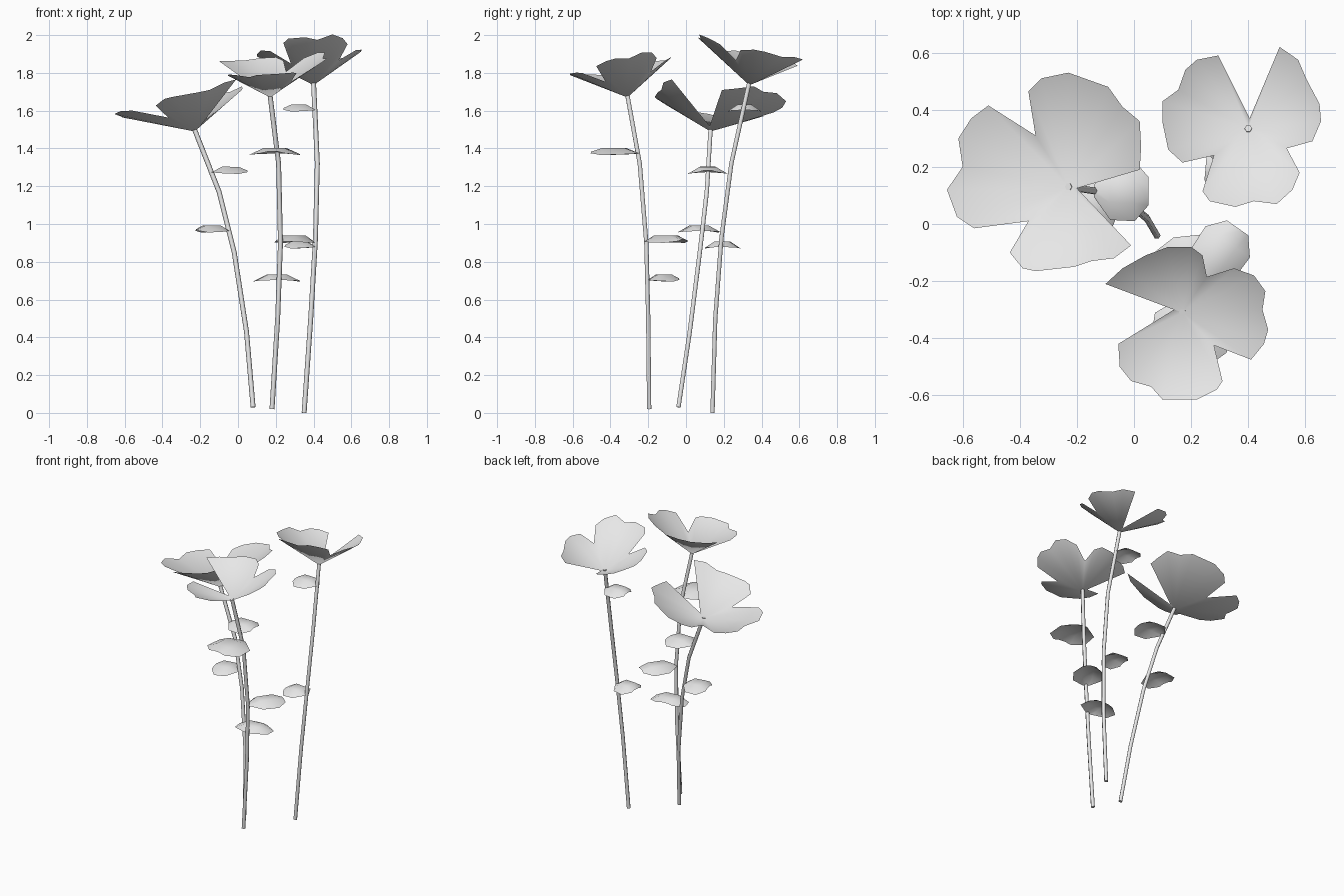
import bpy, bmesh, math
from mathutils import Vector

cube = bpy.data.objects.get("Cube")
if cube:
    bpy.data.objects.remove(cube, do_unlink=True)

# One pale grey for the whole bouquet
grey = bpy.data.materials.new("pale_grey")
grey.use_nodes = True
grey.diffuse_color = (0.8, 0.8, 0.8, 1)
grey.node_tree.nodes["Principled BSDF"].inputs["Base Color"].default_value = (0.8, 0.8, 0.8, 1)


def finish(bm, name):
    mesh = bpy.data.meshes.new(name)
    bm.to_mesh(mesh)
    bm.free()
    mesh.materials.append(grey)
    for poly in mesh.polygons:
        poly.use_smooth = True
    obj = bpy.data.objects.new(name, mesh)
    bpy.context.collection.objects.link(obj)
    return obj


def bridge(bm, rows, closed):
    """Fill quads between neighbouring rows of vertices."""
    for low, high in zip(rows, rows[1:]):
        count = len(low)
        for i in range(count if closed else count - 1):
            j = (i + 1) % count
            bm.faces.new((low[i], low[j], high[j], high[i]))


def stem(name, path, radius=0.013, sides=6):
    """Thin tube along a path, with closed ends."""
    bm = bmesh.new()
    path = [Vector(p) for p in path]
    rows = []
    for i, point in enumerate(path):
        along = (path[min(i + 1, len(path) - 1)] - path[max(i - 1, 0)]).normalized()
        side = along.cross(Vector((0, 1, 0))).normalized()
        other = along.cross(side)
        angles = [2 * math.pi * k / sides for k in range(sides)]
        rows.append([bm.verts.new(point + radius * (math.cos(a) * side + math.sin(a) * other))
                     for a in angles])
    bridge(bm, rows, True)
    bm.faces.new(rows[0])
    bm.faces.new(rows[-1])
    bmesh.ops.recalc_face_normals(bm, faces=bm.faces)
    obj = finish(bm, name)
    bpy.ops.object.select_all(action="DESELECT")
    obj.select_set(True)
    bpy.context.view_layer.objects.active = obj
    bpy.ops.object.shade_smooth_by_angle(angle=math.radians(65))


def blossom(name, centre, slope, lean, outline):
    """Open cone of three joined petals, tilted by lean."""
    bm = bmesh.new()
    centre = Vector(centre)
    hub = bm.verts.new(centre)
    rim = []
    for x, y in outline:
        rise = slope * math.hypot(x, y) + lean[0] * x + lean[1] * y
        rim.append(bm.verts.new(centre + Vector((x, y, rise))))
    for a, b in zip(rim, rim[1:] + rim[:1]):
        bm.faces.new((hub, a, b))
    finish(bm, name)


def leaf(name, base, heading, length, width, arch=0.045):
    """Short broad leaf, arched across and drooping at the tip."""
    bm = bmesh.new()
    a = math.radians(heading)
    forward = Vector((math.cos(a), math.sin(a), 0))
    across = Vector((-math.sin(a), math.cos(a), 0))
    rows = []
    for t, spread, lift in ((0, 0.1, 0), (0.3, 0.48, 0.035), (0.75, 0.5, 0.035), (1, 0.24, 0.01)):
        row = []
        for w in (1, 0.4, -0.4, -1):
            s = w * spread
            p = Vector(base) + forward * length * t + across * width * s
            p.z += lift - arch * (2 * s) ** 2
            row.append(bm.verts.new(p))
        rows.append(row)
    bridge(bm, rows, False)
    bmesh.ops.recalc_face_normals(bm, faces=bm.faces)
    if sum(f.normal.z for f in bm.faces) < 0:
        bmesh.ops.reverse_faces(bm, faces=bm.faces)
    finish(bm, name)


# Left flower, the widest
stem("left_stem", [(0.08, -0.04, 0.03), (0.045, 0.02, 0.43), (-0.02, 0.073, 0.85),
                   (-0.1, 0.11, 1.17), (-0.23, 0.13, 1.5)])
blossom("left_blossom", (-0.23, 0.13, 1.49), 0.557, (0.343, -0.157), [
    (.25, .06), (.255, .14), (.25, .23), (.19, .28), (.14, .35), (0, .4), (-.095, .38), (-.14, .335),
    (-.115, .18), (-.28, .285), (-.34, .24), (-.385, .17), (-.37, .07), (-.425, -.01),
    (-.39, -.105), (-.33, -.145), (-.14, -.12), (-.205, -.23), (-.16, -.285), (-.115, -.295),
    (.02, -.28), (.08, -.26), (.16, -.25), (.22, -.205), (.03, -.005)])
leaf("left_upper_leaf", (-0.14, 0.115, 1.275), 0, 0.19, 0.21)
leaf("left_lower_leaf", (-0.05, 0.085, 0.965), 190, 0.17, 0.22)

# Front flower
stem("front_stem", [(0.18, -0.195, 0.02), (0.21, -0.2, 0.5), (0.225, -0.21, 0.9),
                    (0.215, -0.245, 1.32), (0.17, -0.31, 1.68)])
blossom("front_blossom", (0.17, -0.31, 1.67), 0.65, (0.08, 0.26), [
    (-.225, -.11), (-.22, -.19), (-.18, -.24), (-.11, -.26), (-.07, -.305), (.05, -.305), (.12, -.27),
    (.14, -.24), (.11, -.115), (.24, -.165), (.285, -.11), (.3, -.06), (.28, .01), (.29, .075),
    (.25, .13), (.18, .155), (.085, .125), (.07, .2), (.03, .23), (-.05, .23),
    (-.13, .2), (-.21, .155), (-.27, .1), (-.03, .01)])
leaf("front_upper_leaf", (0.21, -0.25, 1.375), 264, 0.25, 0.27)
leaf("front_middle_leaf", (0.225, -0.21, 0.91), 55, 0.24, 0.19)
leaf("front_lower_leaf", (0.215, -0.2, 0.705), 96, 0.16, 0.25)

# Back flower, the tallest
stem("back_stem", [(0.35, 0.14, 0), (0.385, 0.155, 0.5), (0.41, 0.187, 0.92),
                   (0.42, 0.24, 1.32), (0.4, 0.335, 1.75)])
blossom("back_blossom", (0.4, 0.335, 1.735), 0.66, (0.1, -0.27), [
    (-.105, .255), (-.18, .24), (-.22, .205), (-.245, .135), (-.3, .095), (-.3, .02), (-.28, -.075),
    (-.23, -.12), (-.12, -.095), (-.16, -.22), (-.135, -.255), (-.045, -.275), (.02, -.255),
    (.1, -.265), (.155, -.215), (.18, -.155), (.135, -.07), (.225, -.045), (.255, .025),
    (.25, .085), (.205, .17), (.175, .24), (.11, .285), (.005, .035)])
leaf("back_upper_leaf", (0.41, 0.31, 1.605), 180, 0.17, 0.18)
leaf("back_lower_leaf", (0.41, 0.185, 0.88), 175, 0.16, 0.19)
